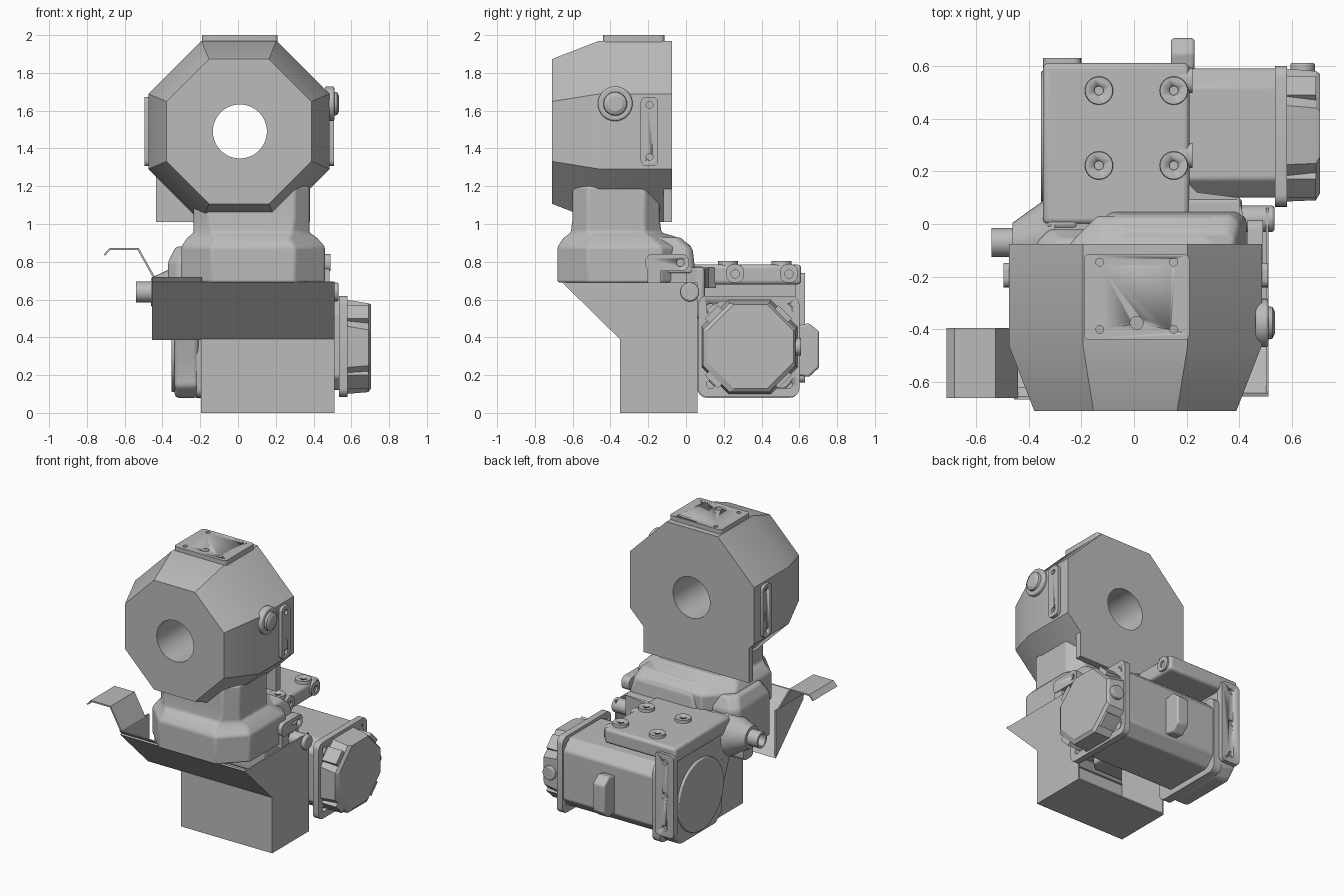
import bpy, bmesh, math
from mathutils import Vector

cube = bpy.data.objects.get("Cube")
if cube:
    bpy.data.objects.remove(cube, do_unlink=True)

grey = bpy.data.materials.new("machine grey")
grey.use_nodes = True
grey.diffuse_color = (0.5, 0.5, 0.5, 1)
grey.node_tree.nodes["Principled BSDF"].inputs["Base Color"].default_value = grey.diffuse_color


def place(axis, u, v, w):
    """Point (u, v) of a section lying at w along the axis."""
    return {"x": (w, u, v), "y": (u, w, v), "z": (u, v, w)}[axis]


def loft(name, axis, sections, bevel=0.0):
    """Skin a list of (position, outline) sections and cap both ends."""
    bm = bmesh.new()
    rings = [[bm.verts.new(place(axis, u, v, w)) for u, v in pts] for w, pts in sections]
    n = len(rings[0])
    for a, b in zip(rings, rings[1:]):
        for i in range(n):
            j = (i + 1) % n
            bm.faces.new((a[i], a[j], b[j], b[i]))
    bm.faces.new(rings[0])
    bm.faces.new(rings[-1])
    bmesh.ops.recalc_face_normals(bm, faces=bm.faces)
    mesh = bpy.data.meshes.new(name)
    bm.to_mesh(mesh)
    bm.free()
    ob = bpy.data.objects.new(name, mesh)
    bpy.context.collection.objects.link(ob)
    mesh.materials.append(grey)
    bpy.ops.object.select_all(action="DESELECT")
    bpy.context.view_layer.objects.active = ob
    ob.select_set(True)
    if bevel:
        mod = ob.modifiers.new("rounding", "BEVEL")
        mod.width, mod.segments, mod.limit_method = bevel, 3, "ANGLE"
        mod.angle_limit = math.radians(25)
    bpy.ops.object.shade_smooth_by_angle(angle=math.radians(24))
    return ob


def prism(name, axis, pts, a, b, bevel=0.0):
    return loft(name, axis, [(a, pts), (b, pts)], bevel)


def box(name, x, y, z, bevel=0.0):
    return prism(name, "z", rect(*x, *y, 0), *z, bevel)


def rect(u0, u1, v0, v1, c):
    """Rectangle outline with corners cut off by c."""
    if not c:
        return [(u0, v0), (u1, v0), (u1, v1), (u0, v1)]
    return [(u0 + c, v0), (u1 - c, v0), (u1, v0 + c), (u1, v1 - c),
            (u1 - c, v1), (u0 + c, v1), (u0, v1 - c), (u0, v0 + c)]


def disc(u, v, r, n=32):
    return [(u + r * math.cos(math.tau * i / n), v + r * math.sin(math.tau * i / n)) for i in range(n)]


def rounded(u0, u1, v0, v1, r):
    """Rectangle outline with round corners."""
    pts = []
    corners = [(u1 - r, v1 - r), (u0 + r, v1 - r), (u0 + r, v0 + r), (u1 - r, v0 + r)]
    for k, (u, v) in enumerate(corners):
        for s in range(6):
            a = math.pi / 2 * (k + s / 5)
            pts.append((u + r * math.cos(a), v + r * math.sin(a)))
    return pts


def cut(ob, axis, outline, a, b):
    cutter = prism("cutter", axis, outline, a, b)
    cutter.hide_render = True
    mod = ob.modifiers.new("hole", "BOOLEAN")
    mod.operation, mod.object, mod.solver = "DIFFERENCE", cutter, "EXACT"
    bpy.context.view_layer.objects.active = ob
    while ob.modifiers:
        bpy.ops.object.modifier_apply(modifier=ob.modifiers[0].name)
    bpy.data.objects.remove(cutter, do_unlink=True)


def octagon(half):
    return rect(0.005 - half, 0.005 + half, 1.49 - half, 1.49 + half, half * 0.586)


# Octagonal head with a through bore
head = loft("head", "y", [(-0.71, octagon(0.383)), (-0.46, octagon(0.48)), (-0.075, octagon(0.48))])
cut(head, "y", disc(0.01, 1.49, 0.143, 48), -0.9, 0.1)

# Plates fixed to the head
back_skirt = prism("head_back_skirt", "y", [(-0.435, 1.01), (0.38, 1.01), (0.38, 1.21), (0.3, 1.3),
                                            (-0.3, 1.3), (-0.435, 1.3)], -0.12, -0.075)
top_plate = prism("top_plate", "z", rounded(-0.19, 0.21, -0.44, -0.115, 0.02), 1.95, 2.0)
for x in (-0.13, 0.15):
    for y in (-0.4, -0.145):
        cut(top_plate, "z", disc(x, y, 0.015, 16), 1.97, 2.1)
cut(top_plate, "z", disc(0.01, -0.375, 0.025, 20), 1.97, 2.1)
for name, a, b in (("right_strip", 0.46, 0.508), ("left_strip", -0.495, -0.45)):
    strip = prism(name, "x", rounded(-0.24, -0.147, 1.307, 1.673, 0.03), a, b)
    for z in (1.355, 1.63):
        cut(strip, "x", disc(-0.193, z, 0.018, 16), *((0.49, 0.6) if a > 0 else (-0.6, -0.48)))
prism("button_rim", "x", disc(-0.375, 1.637, 0.092), 0.46, 0.51, 0.01)
loft("button", "x", [(0.5, disc(-0.375, 1.637, 0.065)), (0.525, disc(-0.375, 1.637, 0.06)),
                     (0.535, disc(-0.375, 1.637, 0.04))])

# Neck widening into the base flange
neck = [(0.69, -0.3, 0.46, -0.68, 0.03, 0.16), (0.88, -0.3, 0.46, -0.68, 0.03, 0.16),
        (0.925, -0.27, 0.42, -0.65, -0.03, 0.15), (0.955, -0.235, 0.378, -0.61, -0.13, 0.09),
        (1.03, -0.235, 0.378, -0.6, -0.14, 0.08), (1.2, -0.235, 0.378, -0.6, -0.14, 0.08)]
loft("neck", "z", [(z, rect(a, b, c, d, e)) for z, a, b, c, d, e in neck], 0.012)
loft("rear_hump", "z", [(0.74, rect(-0.13, 0.43, -0.2, 0.05, 0.03)), (0.87, rect(-0.1, 0.4, -0.2, 0.035, 0.03)),
                        (0.93, rect(-0.08, 0.38, -0.2, -0.03, 0.03))], 0.015)
loft("left_shoulder", "z", [(0.5, rect(-0.37, 0, -0.45, -0.02, 0.05)), (0.8, rect(-0.37, 0, -0.45, -0.02, 0.05)),
                            (0.88, rect(-0.33, 0, -0.4, -0.06, 0.05))], 0.015)
tab = prism("right_tab", "x", rounded(-0.215, 0.015, 0.75, 0.84, 0.035), 0.43, 0.49)
cut(tab, "x", disc(-0.03, 0.795, 0.02, 16), 0.47, 0.6)
box("tab_leg", (0.44, 0.485), (-0.205, -0.135), (0.67, 0.8))

# Sheet-metal chute and catch box, open at the back
side = [(-0.65, 0.69), (-0.345, 0.39), (-0.345, 0), (0.06, 0), (0.06, 0.69)]
prism("box_right_wall", "x", side, 0.5, 0.51)
prism("box_left_wall", "x", rect(-0.345, 0.06, 0, 0.55, 0), -0.195, -0.185)
box("box_front", (-0.195, 0.51), (-0.35, -0.34), (0, 0.4))
box("box_floor", (-0.195, 0.51), (-0.35, 0.06), (0, 0.01))
prism("chute_slope", "x", [(-0.655, 0.69), (-0.345, 0.385), (-0.335, 0.39), (-0.642, 0.695)], -0.455, 0.51)
prism("chute_left_wall", "x", [(-0.665, 0.72), (-0.345, 0.39), (-0.345, 0.72)], -0.455, -0.445)
prism("chute_left_lip", "x", [(-0.665, 0.72), (-0.63, 0.68), (-0.62, 0.68), (-0.655, 0.72)], -0.455, -0.19)

# Bent wing strip on the left
wing = [(-0.44, 0.72), (-0.525, 0.872), (-0.68, 0.872), (-0.712, 0.838),
        (-0.704, 0.833), (-0.676, 0.862), (-0.531, 0.862), (-0.452, 0.72)]
prism("wing_strip", "y", wing, -0.66, -0.395)

# Core joining the flange and the gearbox
box("core", (-0.34, 0.41), (-0.3, 0.1), (0.5, 0.775), 0.02)
port = prism("outlet_port", "x", disc(-0.07, 0.64, 0.055), -0.54, -0.3)
cut(port, "x", disc(-0.07, 0.64, 0.04), -0.6, -0.46)
loft("port_socket", "x", [(-0.46, disc(-0.07, 0.64, 0.075)), (-0.3, disc(-0.04, 0.63, 0.16))])
prism("port_lug", "x", rounded(-0.13, -0.02, 0.48, 0.6, 0.03), -0.43, -0.3)
prism("right_stub", "x", disc(0.02, 0.64, 0.05), 0.4, 0.533, 0.01)

# Gearbox top with screw bosses and side lugs
box("gearbox_top", (-0.345, 0.21), (0.0, 0.61), (0.68, 0.785), 0.02)
prism("gearbox_corner", "z", [(0.2, 0), (0.42, 0), (0.4, 0.1), (0.24, 0.12), (0.2, 0.16)], 0.66, 0.77)
for x in (-0.133, 0.151):
    for y in (0.222, 0.506):
        boss = loft("top_boss", "z", [(0.77, disc(x, y, 0.055)), (0.805, disc(x, y, 0.052))])
        cut(boss, "z", disc(x, y, 0.017, 16), 0.79, 0.9)
for y in (0.26, 0.545):
    lug = prism("side_lug", "x", rounded(y - 0.048, y + 0.048, 0.69, 0.787, 0.04), 0.17, 0.222)
    cut(lug, "x", disc(y, 0.735, 0.022, 16), 0.2, 0.3)

# Gearbox side housing with round cover
housing = [(-0.02, 0.78), (-0.02, 0.5), (0.06, 0.3), (0.07, 0.14), (0.14, 0.08), (0.53, 0.08),
           (0.6, 0.15), (0.61, 0.74), (0.57, 0.785)]
prism("gearbox_housing", "x", housing, -0.335, -0.21, 0.02)
prism("gearbox_cover", "x", disc(0.33, 0.36, 0.25, 48), -0.352, -0.3, 0.006)
flange = prism("rear_flange", "y", rounded(-0.345, -0.2, 0.16, 0.74, 0.03), 0.58, 0.63)
for z in (0.22, 0.45, 0.68):
    cut(flange, "y", disc(-0.275, z, 0.02, 16), 0.61, 0.7)

# Motor running to the right
prism("motor_body", "x", rect(0.1, 0.59, 0.12, 0.6, 0.07), -0.22, 0.58, 0.012)
prism("motor_mount", "x", rounded(0.06, 0.6, 0.08, 0.62, 0.05), -0.22, -0.16)
mount = prism("motor_end_plate", "x", rounded(0.065, 0.6, 0.085, 0.62, 0.045), 0.535, 0.58)
for y in (0.13, 0.54):
    for z in (0.15, 0.555):
        cut(mount, "x", disc(y, z, 0.022, 16), 0.5, 0.7)
loft("motor_end_cap", "x", [(0.57, rect(0.085, 0.59, 0.1, 0.6, 0.14)), (0.69, rect(0.09, 0.58, 0.11, 0.58, 0.14)),
                            (0.705, rect(0.115, 0.57, 0.13, 0.575, 0.14))])
for s in (-1, 1):
    rib = [(0.33 + s * 0.13, 0.35 + 0.19), (0.33 + s * 0.16, 0.35 + 0.22),
           (0.33 + s * 0.23, 0.35 + 0.15), (0.33 + s * 0.2, 0.35 + 0.12)]
    prism("cap_rib_upper", "x", rib, 0.57, 0.69)
    prism("cap_rib_lower", "x", [(y, 0.7 - z) for y, z in rib], 0.57, 0.69)

# Motor connectors
prism("motor_connector", "x", [(0.58, 0.2), (0.65, 0.19), (0.705, 0.24), (0.705, 0.43),
                               (0.65, 0.475), (0.58, 0.46)], 0.14, 0.23, 0.012)
prism("end_connector", "y", disc(0.64, 0.35, 0.047), 0.55, 0.61, 0.006)
